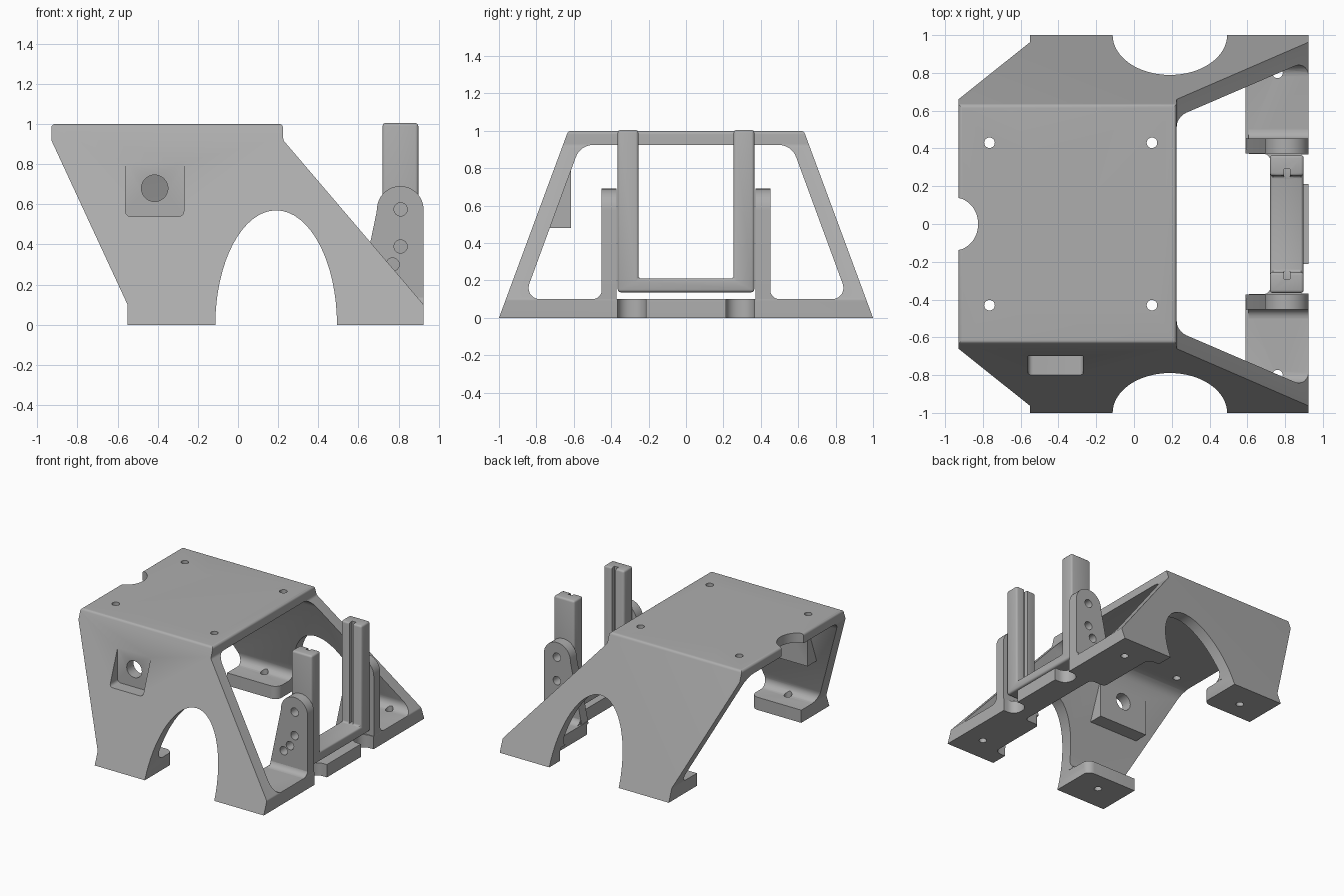
import bpy, bmesh, math
from mathutils import Vector

if "Cube" in bpy.data.objects:
    bpy.data.objects.remove(bpy.data.objects["Cube"])

GREY = (0.42, 0.42, 0.42, 1)
mat = bpy.data.materials.new("plain grey")
mat.use_nodes = True
mat.diffuse_color = GREY
mat.node_tree.nodes["Principled BSDF"].inputs["Base Color"].default_value = GREY


def rounded(pts, radius, steps=6):
    """Round the corners of a polygon; radius is one number or one per corner."""
    radii = radius if isinstance(radius, list) else [radius] * len(pts)
    out = []
    for i, r in enumerate(radii):
        p = Vector(pts[i])
        a = (Vector(pts[i - 1]) - p).normalized()
        b = (Vector(pts[(i + 1) % len(pts)]) - p).normalized()
        if r == 0:
            out.append(p)
            continue
        half = a.angle(b) / 2
        centre = p + (a + b).normalized() * (r / math.sin(half))
        start = p + a * (r / math.tan(half)) - centre
        end = p + b * (r / math.tan(half)) - centre
        turn = start.angle_signed(end)
        for k in range(steps + 1):
            t = -turn * k / steps
            out.append(centre + Vector((start.x * math.cos(t) - start.y * math.sin(t),
                                        start.x * math.sin(t) + start.y * math.cos(t))))
    return out


def oval(cx, cy, rx, ry, n=32):
    return [(cx + rx * math.cos(math.tau * k / n), cy + ry * math.sin(math.tau * k / n))
            for k in range(n)]


def prism(name, pts, axis, lo, hi):
    """Extrude a polygon along an axis; its two coordinates are the other axes in order."""
    place = {"x": lambda p, d: (d, p[0], p[1]),
             "y": lambda p, d: (p[0], d, p[1]),
             "z": lambda p, d: (p[0], p[1], d)}[axis]
    bm = bmesh.new()
    face = bm.faces.new([bm.verts.new(place(p, lo)) for p in pts])
    move = bmesh.ops.extrude_face_region(bm, geom=[face])["geom"]
    bmesh.ops.translate(bm, vec=place((0, 0), hi - lo),
                        verts=[v for v in move if isinstance(v, bmesh.types.BMVert)])
    bmesh.ops.recalc_face_normals(bm, faces=bm.faces[:])
    mesh = bpy.data.meshes.new(name)
    bm.to_mesh(mesh)
    bm.free()
    obj = bpy.data.objects.new(name, mesh)
    mesh.materials.append(mat)
    bpy.context.collection.objects.link(obj)
    return obj


def activate(obj):
    bpy.ops.object.select_all(action="DESELECT")
    obj.select_set(True)
    bpy.context.view_layer.objects.active = obj


def combine(obj, other, operation="DIFFERENCE"):
    mod = obj.modifiers.new("combine", "BOOLEAN")
    mod.operation, mod.solver, mod.object = operation, "EXACT", other
    activate(obj)
    bpy.ops.object.modifier_apply(modifier=mod.name)
    bpy.data.objects.remove(other)


def cut(obj, pts, axis, lo, hi):
    combine(obj, prism("cutter", pts, axis, lo, hi))


def box(x0, x1, y0, y1):
    return [(x0, y0), (x1, y0), (x1, y1), (x0, y1)]


def finish(obj):
    activate(obj)
    bpy.ops.object.shade_smooth_by_angle(angle=math.radians(30))


# Body shell: tapered cross-section limited by the side outline
body = prism("body_shell", rounded([(-1, 0), (1, 0), (0.63, 1), (-0.63, 1)],
                                   [0, 0, 0.025, 0.025]), "x", -0.93, 0.925)
side = rounded([(-0.55, 0), (0.925, 0), (0.925, 0.1), (0.225, 0.92), (0.225, 1),
                (-0.93, 1), (-0.93, 0.92), (-0.55, 0.1)],
               [0, 0, 0.02, 0.03, 0.02, 0.02, 0.03, 0.02])
combine(body, prism("outline", side, "y", -1.1, 1.1), "INTERSECT")
cut(body, rounded([(-0.868, 0.1), (0.868, 0.1), (0.565, 0.925), (-0.565, 0.925)],
                  [0.06, 0.06, 0.1, 0.1]), "x", -1.1, 1.1)

# Open floor that leaves two feet and the cross strip
half = [(-1.1, 0.65), (-0.11, 0.65), (-0.11, 0.868), (0.59, 0.868), (0.59, 0.37), (0.72, 0.37)]
plan = half + [(x, -y) for x, y in reversed(half)]
radii = [0, 0.06, 0, 0.05, 0.03, 0.03]
cut(body, rounded(plan, radii + radii[::-1]), "z", -0.1, 0.104)

# Side arches
cut(body, oval(0.19, 0, 0.303, 0.57, 64), "y", -1.1, 1.1)

# Camera pocket on the front wall: inner housing, then its recess and hole
housing = [(-0.74, 0.48), (-0.615, 0.48), (-0.615, 0.82), (-0.69, 0.81), (-0.8, 0.51)]
combine(body, prism("pocket", housing, "x", -0.63, -0.2), "UNION")
cut(body, rounded(box(-0.56, -0.27, 0.54, 0.83), [0.025, 0.025, 0, 0]), "y", -1, -0.7)
cut(body, oval(-0.415, 0.68, 0.066, 0.066), "y", -0.9, -0.5)

# Cable notch and screw holes
cut(body, oval(-0.95, 0, 0.125, 0.14, 48), "z", 0.8, 1.1)
for y in (-1, 1):
    for x in (-0.765, 0.095):
        cut(body, oval(x, 0.43 * y, 0.028, 0.028, 20), "z", 0.8, 1.1)
    for x in (-0.33, 0.76):
        cut(body, oval(x, 0.8 * y, 0.028, 0.028, 20), "z", -0.1, 0.2)
    # Rounded notches in the outer edge of the cross strip
    cut(body, rounded(box(0.82, 1.1, 0.29 * y - 0.077, 0.29 * y + 0.077),
                      [0.07, 0, 0, 0.07]), "z", -0.1, 0.12)
finish(body)

# Hinge ears with holes, each with a fillet at its foot
ear_outline = [(0.59, 0.08), (0.924, 0.08), (0.924, 0.575)]
ear_outline += [(0.808 + 0.116 * math.cos(a), 0.575 + 0.116 * math.sin(a))
                for a in [math.pi * k / 18 for k in range(1, 18)]] + [(0.69, 0.56)]
for side_name, s in (("left", 1), ("right", -1)):
    lo, hi = sorted((0.372 * s, 0.452 * s))
    ear = prism(side_name + "_hinge_ear", ear_outline, "y", lo, hi)
    for x, z in ((0.81, 0.575), (0.81, 0.39), (0.77, 0.3), (0.715, 0.245)):
        cut(ear, oval(x, z, 0.033, 0.033, 24), "y", lo - 0.1, hi + 0.1)
    finish(ear)
    curve = [(s * (0.5 - 0.05 * math.sin(a)), 0.15 - 0.05 * math.cos(a))
             for a in [math.pi * k / 12 for k in range(7)]]
    finish(prism(side_name + "_ear_fillet", [(s * 0.45, 0.098)] + curve, "x", 0.605, 0.924))

# Upright U-shaped holder with a slide groove in each arm
holder = prism("u_holder", [(-0.365, 0.137), (0.365, 0.137), (0.365, 1.005), (0.255, 1.005),
                            (0.255, 0.21), (-0.255, 0.21), (-0.255, 1.005), (-0.365, 1.005)],
               "x", 0.72, 0.898)
bevel = holder.modifiers.new("soft edges", "BEVEL")
bevel.width, bevel.segments = 0.015, 3
activate(holder)
bpy.ops.object.modifier_apply(modifier=bevel.name)
cut(holder, box(0.793, 0.826, -0.29, 0.29), "z", 0.212, 1.1)
finish(holder)
